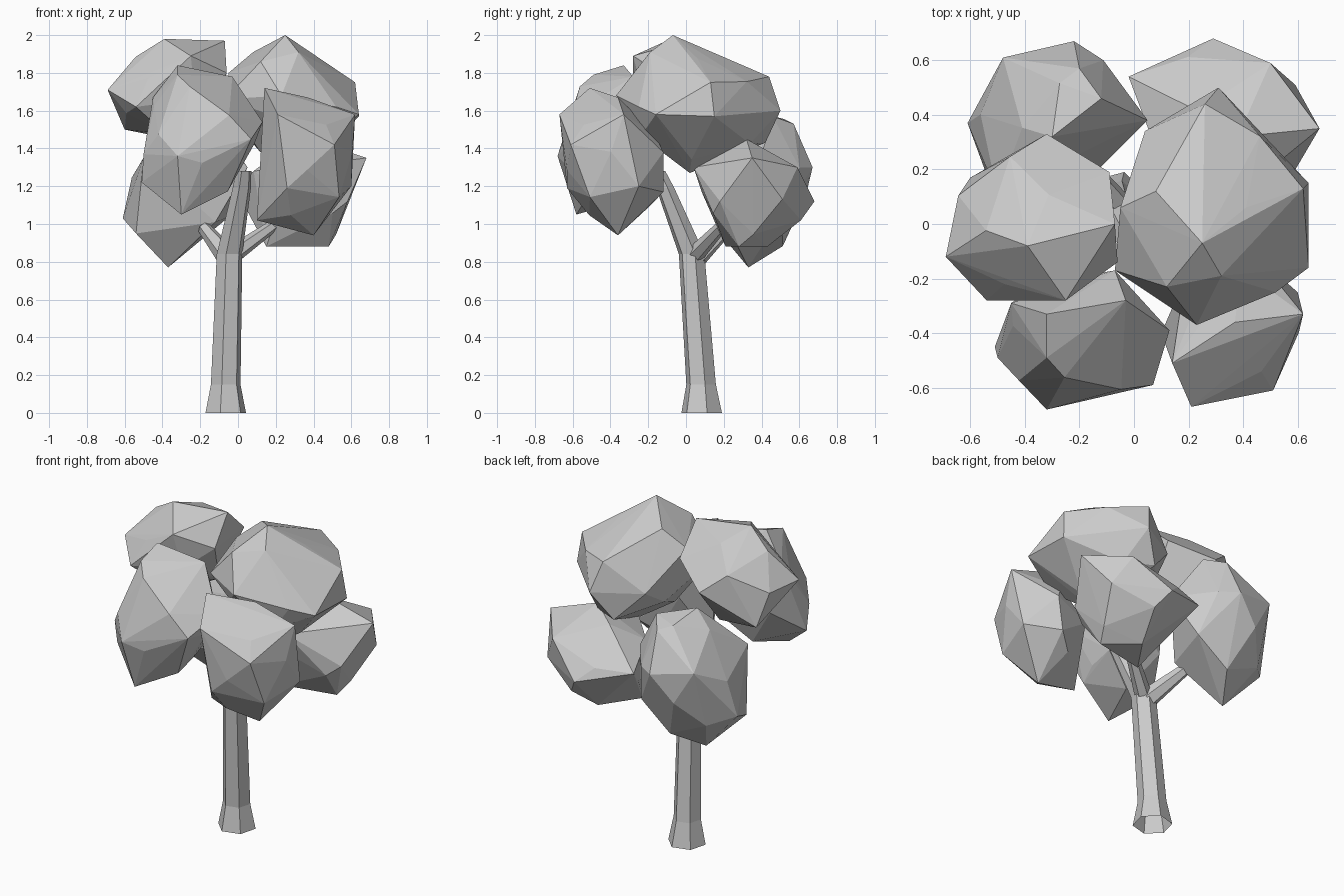
import bpy, bmesh, math
from mathutils import Vector


def finish(bm, name):
    bmesh.ops.recalc_face_normals(bm, faces=bm.faces)
    mesh = bpy.data.meshes.new(name)
    bm.to_mesh(mesh)
    bm.free()
    bpy.context.collection.objects.link(bpy.data.objects.new(name, mesh))


def clump(name, centre, radii, bumps, count=14, turn=0.0):
    """Faceted leaf clump: hull of a sparse ellipsoid and its main corners."""
    bm = bmesh.new()
    for i in range(count):
        h = 1 - 2 * (i + 0.5) / count
        r = math.sqrt(1 - h * h)
        a = turn + i * math.pi * (3 - math.sqrt(5))
        d = (r * math.cos(a), r * math.sin(a), h)
        p = Vector([c + 0.93 * s * k for c, s, k in zip(centre, radii, d)])
        if all((p - Vector(b)).length > 0.09 for b in bumps):
            bm.verts.new(p)
    for p in bumps:
        bm.verts.new(p)
    res = bmesh.ops.convex_hull(bm, input=bm.verts)
    inner = {g for g in res["geom_interior"] + res["geom_unused"]
             if isinstance(g, bmesh.types.BMVert)}
    bmesh.ops.delete(bm, geom=list(inner), context='VERTS')
    finish(bm, name)


def limb(name, path, tilt=False, sides=6):
    """Open six-sided tapered tube along (x, y, z, radius) points."""
    bm = bmesh.new()
    axis = Vector(path[-1][:3]) - Vector(path[0][:3]) if tilt else Vector((0, 0, 1))
    q = axis.to_track_quat('Z', 'Y')
    rings = []
    for x, y, z, r in path:
        ring = []
        for k in range(sides):
            a = math.tau * (k + 0.25) / sides
            ring.append(bm.verts.new(Vector((x, y, z)) + q @ Vector((r * math.cos(a), r * math.sin(a), 0))))
        rings.append(ring)
    for lo, hi in zip(rings, rings[1:]):
        for k in range(sides):
            n = (k + 1) % sides
            bm.faces.new((lo[k], lo[n], hi[n], hi[k]))
    finish(bm, name)


# Trunk with flared foot, then three branches
limb("trunk", [(-0.065, 0.083, 0, 0.111), (-0.065, 0.08, 0.15, 0.081),
               (-0.045, 0.03, 0.84, 0.07)])
limb("front_branch", [(-0.045, 0.03, 0.84, 0.07), (0.02, -0.11, 1.19, 0.05),
                      (0.03, -0.15, 1.28, 0.042)])
limb("right_branch", [(-0.04, 0.04, 0.83, 0.05), (0.2, 0.2, 1.0, 0.03)], True)
limb("left_branch", [(-0.05, 0.05, 0.82, 0.06), (-0.18, 0.22, 0.98, 0.035)], True)

# Two upper clumps
clump("top_right_foliage", (0.29, 0.06, 1.61), (0.35, 0.41, 0.31),
      [(0.25, -0.07, 2.0), (0.62, 0.13, 1.75), (0.31, 0.5, 1.6), (0.26, 0.44, 1.78),
       (-0.05, 0.06, 1.8), (0.08, 0.12, 1.91), (0.23, -0.37, 1.68), (0.64, -0.16, 1.58),
       (-0.07, -0.17, 1.66), (0.04, 0.34, 1.6), (0.52, -0.25, 1.62), (0.3, 0.02, 1.27),
       (0.2, 0.42, 1.43), (0.32, -0.19, 1.91), (0.12, -0.23, 1.86), (0.64, 0.15, 1.57)])
clump("top_left_foliage", (-0.37, 0.02, 1.68), (0.31, 0.3, 0.28),
      [(-0.39, -0.08, 1.98), (-0.07, 0.0, 1.97), (-0.69, -0.12, 1.71),
       (-0.54, -0.28, 1.62), (-0.25, -0.28, 1.89), (-0.06, -0.14, 1.8),
       (-0.09, 0.19, 1.8), (-0.32, 0.33, 1.7), (-0.6, 0.17, 1.5)],
      turn=1.0)

# Two front clumps
clump("front_left_foliage", (-0.2, -0.42, 1.45), (0.31, 0.26, 0.38),
      [(-0.32, -0.33, 1.84), (-0.32, -0.49, 1.79), (-0.03, -0.28, 1.78), (-0.32, -0.68, 1.36),
       (0.07, -0.59, 1.45), (0.13, -0.39, 1.54), (-0.51, -0.45, 1.22), (-0.3, -0.58, 1.05),
       (-0.07, -0.17, 1.6), (-0.45, -0.29, 1.67), (-0.5, -0.49, 1.37), (-0.03, -0.4, 1.23)],
      turn=2.0)
clump("front_right_foliage", (0.36, -0.38, 1.31), (0.27, 0.27, 0.36),
      [(0.14, -0.51, 1.72), (0.37, -0.36, 1.67), (0.21, -0.67, 1.58), (0.51, -0.61, 1.42),
       (0.62, -0.33, 1.58), (0.4, -0.36, 0.94), (0.1, -0.4, 1.02), (0.6, -0.25, 1.2),
       (0.45, -0.12, 1.38), (0.42, -0.12, 1.17), (0.26, -0.63, 1.19)],
      turn=0.5)

# Two back clumps
clump("back_left_foliage", (-0.28, 0.44, 1.22), (0.31, 0.22, 0.39),
      [(-0.37, 0.33, 0.77), (-0.61, 0.37, 1.03), (-0.22, 0.67, 1.3), (-0.48, 0.61, 1.35),
       (-0.2, 0.57, 1.53), (0.05, 0.38, 1.3), (-0.3, 0.32, 1.6), (-0.5, 0.11, 1.35),
       (-0.54, 0.18, 0.95), (-0.12, 0.21, 1.01), (-0.12, 0.46, 1.57)],
      turn=1.5)
clump("back_right_foliage", (0.33, 0.36, 1.15), (0.33, 0.31, 0.28),
      [(0.29, 0.68, 1.12), (0.68, 0.35, 1.35), (0.38, 0.32, 1.45), (0.15, 0.21, 0.88),
       (0.48, 0.28, 0.88), (0.3, 0.43, 0.88), (0.5, 0.59, 1.3), (0.3, 0.04, 1.3),
       (-0.02, 0.54, 1.2), (0.58, 0.18, 1.12)],
      turn=2.6)
